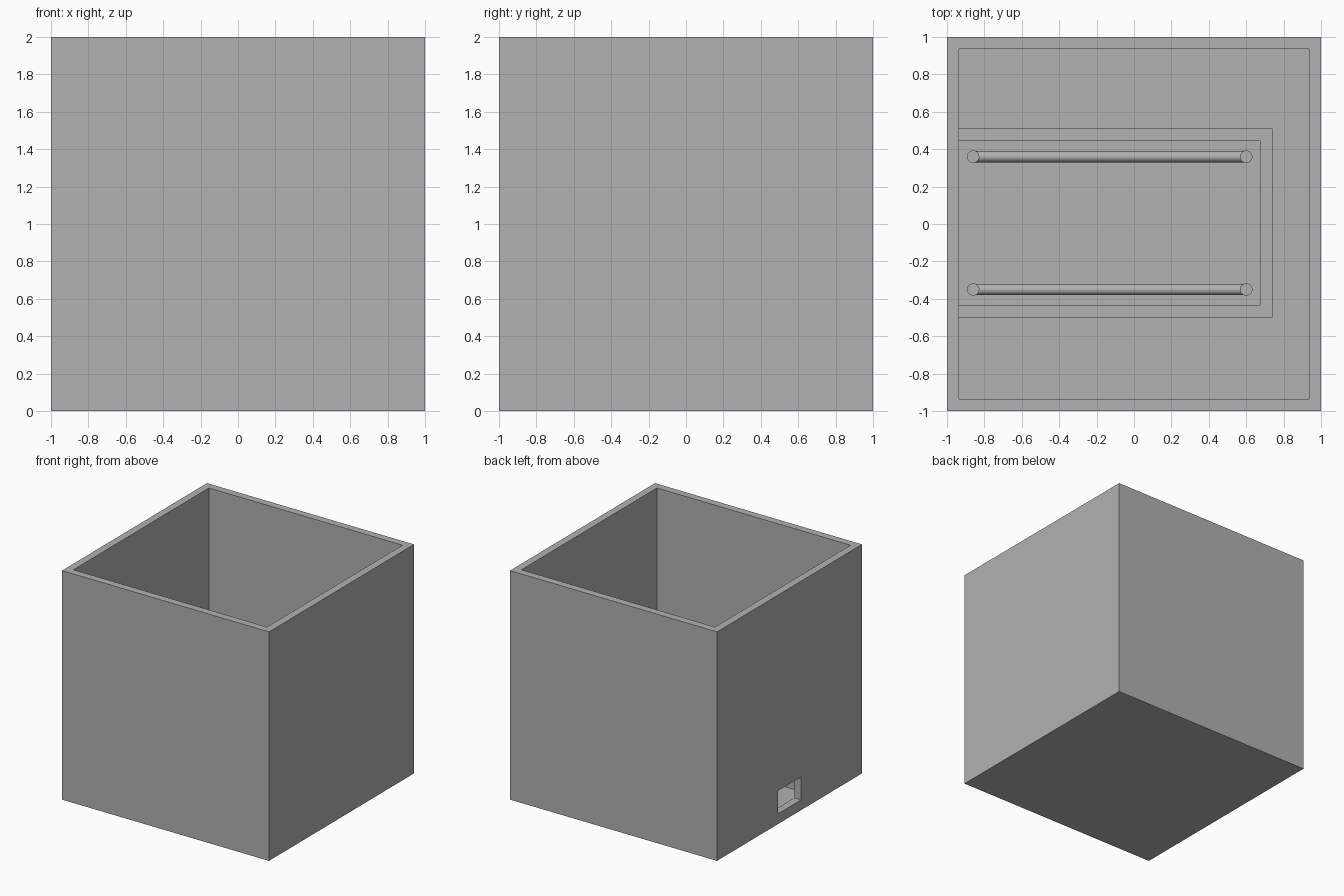
import bpy
from mathutils import Vector

old = bpy.data.objects.get("Cube")
if old:
    bpy.data.objects.remove(old, do_unlink=True)

grey = bpy.data.materials.new("plain grey")
grey.use_nodes = True
colour = (0.445, 0.445, 0.445, 1)
grey.diffuse_color = colour
grey.node_tree.nodes["Principled BSDF"].inputs["Base Color"].default_value = colour

WALL = 0.065
FLOOR = 0.006
INNER = 1 - WALL


def box(name, low, high):
    """Axis-aligned box between two corners."""
    low, high = Vector(low), Vector(high)
    bpy.ops.mesh.primitive_cube_add(size=1, location=(low + high) / 2)
    ob = bpy.context.object
    ob.name = name
    ob.scale = high - low
    bpy.ops.object.transform_apply(location=False, rotation=False, scale=True)
    ob.data.materials.append(grey)
    return ob


def rod(name, start, end, radius):
    """Round bar between two points."""
    start, end = Vector(start), Vector(end)
    axis = end - start
    bpy.ops.mesh.primitive_cylinder_add(vertices=32, radius=radius,
                                        depth=axis.length,
                                        location=(start + end) / 2)
    ob = bpy.context.object
    ob.name = name
    ob.rotation_euler = axis.to_track_quat("Z", "Y").to_euler()
    ob.data.materials.append(grey)
    bpy.ops.object.shade_smooth_by_angle()


def cut(target, cutter):
    """Subtract the cutter and discard it."""
    cutter.hide_render = True
    mod = target.modifiers.new("cut", "BOOLEAN")
    mod.operation = "DIFFERENCE"
    mod.solver = "EXACT"
    mod.object = cutter
    bpy.context.view_layer.objects.active = target
    bpy.ops.object.modifier_apply(modifier=mod.name)
    bpy.data.objects.remove(cutter, do_unlink=True)


# Open-topped box with a thin floor and a small doorway in the -x wall
shell = box("outer_box", (-1, -1, 0), (1, 1, 2))
cut(shell, box("cavity_cutter", (-INNER, -INNER, FLOOR), (INNER, INNER, 2.2)))
cut(shell, box("doorway_cutter", (-1.1, -0.16, 0.09), (-0.9, 0.16, 0.29)))

# Low U-shaped partition around the doorway
chamber = box("inner_partition", (-INNER, -0.5, FLOOR), (0.74, 0.51, 0.6))
cut(chamber, box("chamber_cutter", (-1.1, -0.435, -0.1), (0.675, 0.445, 0.8)))

# Two rails carried on round posts inside the partition
for side, y in (("left", -0.35), ("right", 0.36)):
    for end, x in (("near", -0.86), ("far", 0.6)):
        rod(f"{side}_{end}_post", (x, y, FLOOR), (x, y, 0.5), 0.033)
    rod(f"{side}_rail", (-0.86, y, 0.44), (0.6, y, 0.44), 0.03)
